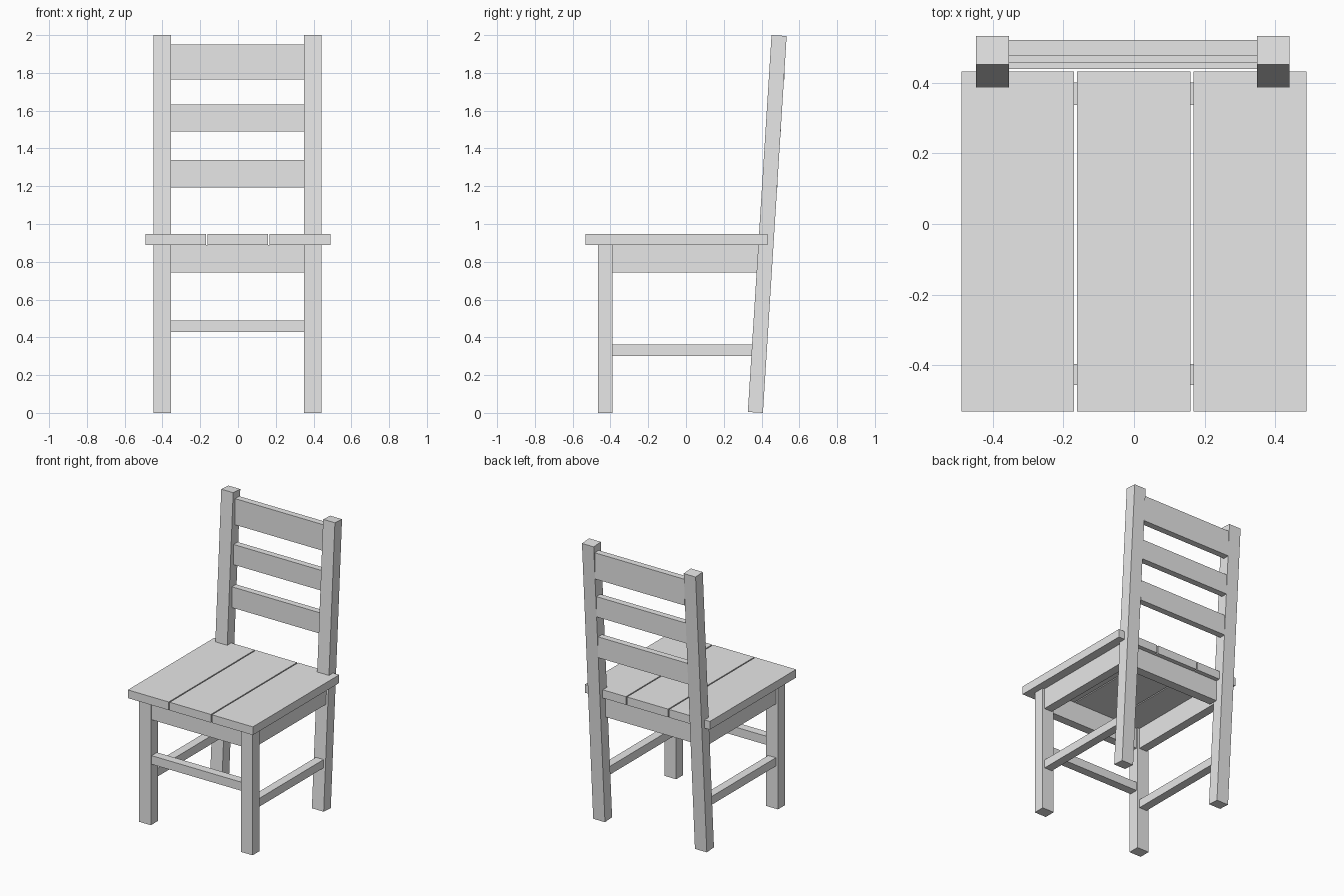
import bpy
import math

if "Cube" in bpy.data.objects:
    bpy.data.objects.remove(bpy.data.objects["Cube"])

# One plain grey for the whole chair
grey = bpy.data.materials.new("plain_grey")
grey.diffuse_color = (0.8, 0.8, 0.8, 1.0)
grey.use_nodes = True
grey.node_tree.nodes["Principled BSDF"].inputs["Base Color"].default_value = grey.diffuse_color


def box(name, x, y, z, tilt=0.0):
    """Box from (min, max) ranges, tilted about x around its own centre."""
    spans = (x, y, z)
    centre = [(a + b) / 2 for a, b in spans]
    bpy.ops.mesh.primitive_cube_add(size=1, location=centre)
    ob = bpy.context.object
    ob.name = name
    ob.scale = [b - a for a, b in spans]
    ob.rotation_euler.x = tilt
    ob.data.materials.append(grey)
    return ob


LEAN = math.radians(3.6)
LEG_X = {"left": (-0.448, -0.355), "right": (0.349, 0.441)}
INNER_X = (-0.355, 0.349)
SEAT_Z = (0.888, 0.946)
APRON_Z = (0.742, 0.888)

# Seat planks with narrow gaps
for name, x in (("left", (-0.489, -0.170)),
                ("middle", (-0.162, 0.160)),
                ("right", (0.168, 0.489))):
    box("seat_plank_" + name, x, (-0.532, 0.432), SEAT_Z)

for side, x in LEG_X.items():
    mid = sum(x) / 2
    # Straight front leg and leaning back post
    box("front_leg_" + side, x, (-0.467, -0.388), (0, 0.888))
    box("back_post_" + side, x, (0.39, 0.47), (0.0005, 1.9995), -LEAN)
    # Side apron and side stretcher, running into the back post
    box("side_apron_" + side, (mid - 0.031, mid + 0.031), (-0.388, 0.385), APRON_Z)
    box("side_stretcher_" + side, (mid - 0.03, mid + 0.03), (-0.388, 0.352), (0.302, 0.361))

# Re-centre the leaning posts on their true depth
for side in LEG_X:
    bpy.data.objects["back_post_" + side].location.y = 0.43

# Cross aprons and front stretcher
box("front_apron", INNER_X, (-0.457, -0.397), APRON_Z)
box("back_apron", INNER_X, (0.337, 0.401), APRON_Z)
box("front_stretcher", INNER_X, (-0.457, -0.397), (0.427, 0.488))

# Upright back slats, stepping back with the posts
for i, (y, z) in enumerate(((0.439, (1.193, 1.340)),
                            (0.458, (1.489, 1.632)),
                            (0.476, (1.764, 1.949)))):
    box(f"back_slat_{i + 1}", INNER_X, (y, y + 0.045), z)
